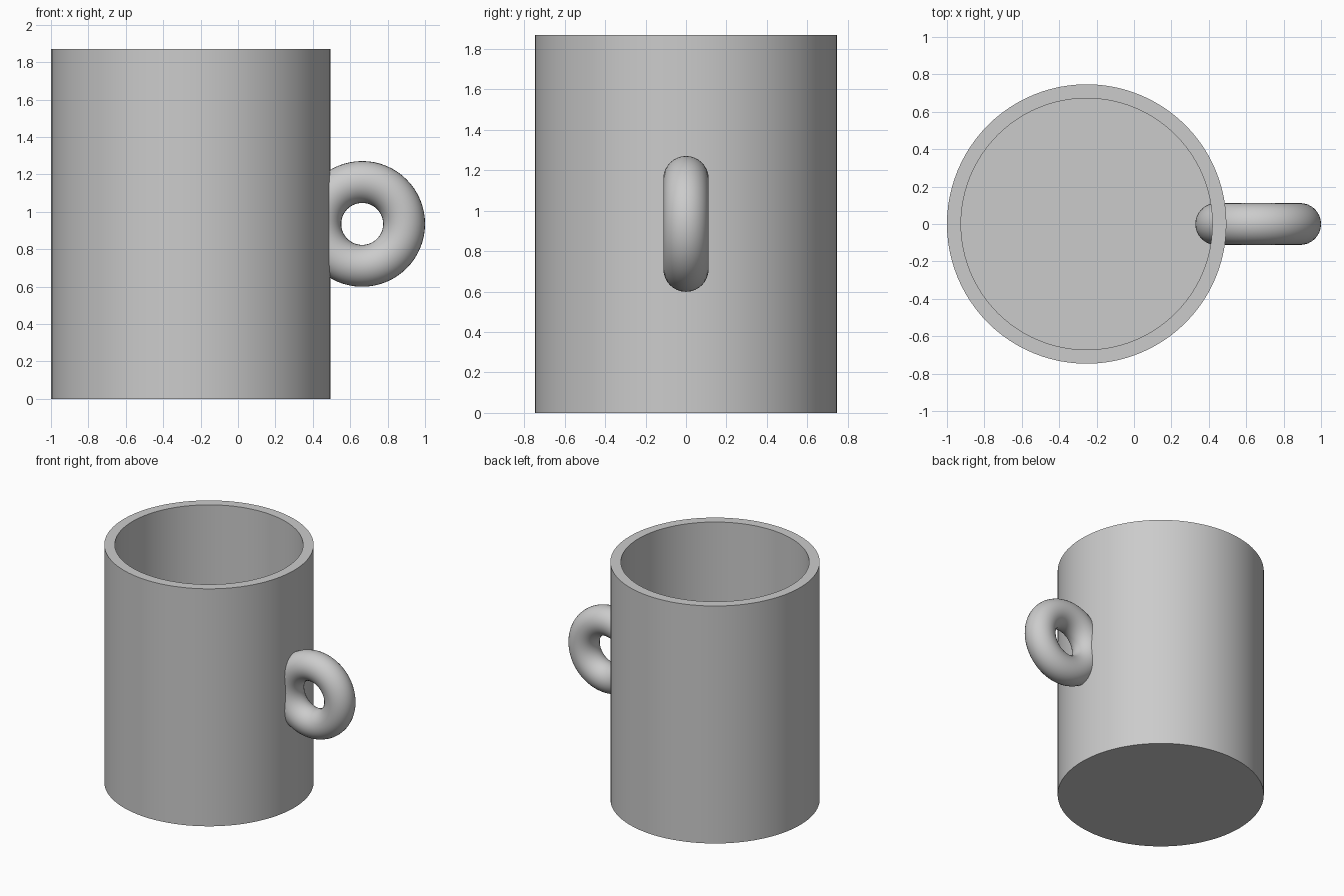
import bpy
import math

cube = bpy.data.objects.get("Cube")
if cube:
    bpy.data.objects.remove(cube, do_unlink=True)

RADIUS, HEIGHT, WALL = 0.747, 1.87, 0.075
BODY_X = RADIUS - 1
RING, TUBE = 0.224, 0.112

# One plain grey for the whole mug
grey = bpy.data.materials.new("grey")
grey.use_nodes = True
colour = (0.6, 0.6, 0.6, 1)
grey.diffuse_color = colour
grey.node_tree.nodes["Principled BSDF"].inputs["Base Color"].default_value = colour


def finish(name):
    obj = bpy.context.object
    obj.name = name
    obj.data.materials.append(grey)
    bpy.ops.object.shade_smooth_by_angle(angle=math.radians(30))
    return obj


# Hollow body: cylinder with its top inset, then pushed down to the floor
bpy.ops.mesh.primitive_cylinder_add(vertices=96, radius=RADIUS, depth=HEIGHT,
                                    location=(BODY_X, 0, HEIGHT / 2))
bpy.ops.object.mode_set(mode="EDIT")
bpy.ops.mesh.select_all(action="DESELECT")
bpy.ops.object.mode_set(mode="OBJECT")
for face in bpy.context.object.data.polygons:
    face.select = face.normal.z > 0.9
bpy.ops.object.mode_set(mode="EDIT")
bpy.ops.mesh.select_mode(type="FACE")
bpy.ops.mesh.inset(thickness=WALL)
bpy.ops.mesh.extrude_region_move(TRANSFORM_OT_translate={"value": (0, 0, WALL - HEIGHT)})
bpy.ops.object.mode_set(mode="OBJECT")
finish("mug_body")

# Upright ring handle, partly sunk through the wall
bpy.ops.mesh.primitive_torus_add(major_segments=64, minor_segments=32,
                                 major_radius=RING, minor_radius=TUBE,
                                 location=(1 - RING - TUBE, 0, HEIGHT / 2),
                                 rotation=(math.pi / 2, 0, 0))
finish("handle")
